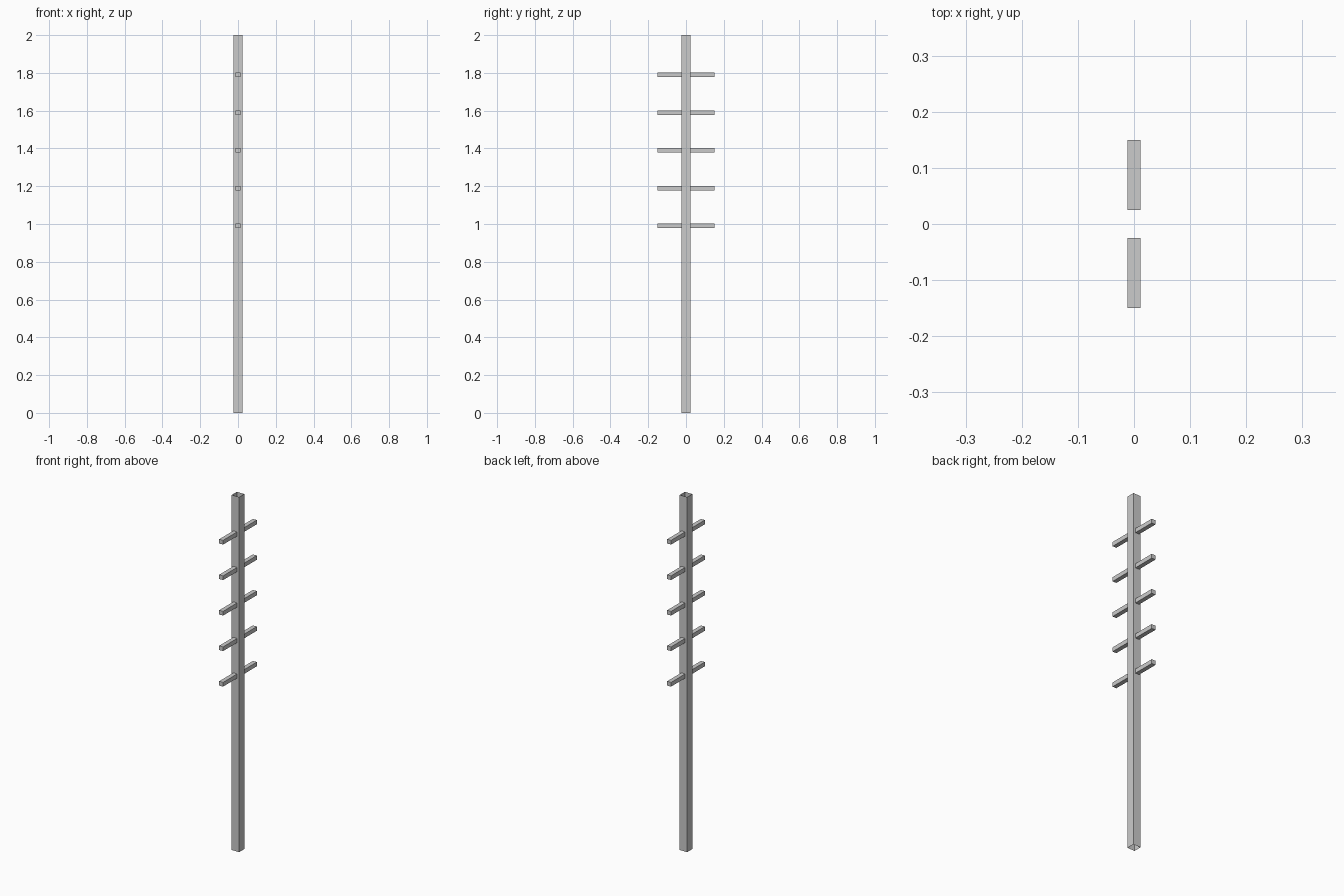
import bpy, bmesh
from mathutils import Vector

if "Cube" in bpy.data.objects:
    bpy.data.objects.remove(bpy.data.objects["Cube"])


def box(name, size, center, open_dirs=()):
    """Box with the faces pointing along open_dirs removed."""
    bm = bmesh.new()
    bmesh.ops.create_cube(bm, size=1)
    bm.normal_update()
    gone = [f for f in bm.faces if any(f.normal.dot(Vector(d)) > 0.9 for d in open_dirs)]
    bmesh.ops.delete(bm, geom=gone, context='FACES')
    for v in bm.verts:
        v.co = Vector(a * b + c for a, b, c in zip(v.co, size, center))
    me = bpy.data.meshes.new(name)
    bm.to_mesh(me)
    bm.free()
    ob = bpy.data.objects.new(name, me)
    bpy.context.collection.objects.link(ob)
    return ob


# open-ended square post
box("post", (0.046, 0.046, 2), (0, 0, 1), [(0, 0, 1), (0, 0, -1)])

# pairs of pegs on the front and back faces
for i in range(5):
    for s, side in ((-1, "front"), (1, "back")):
        box(f"{side}_peg_{i + 1}", (0.024, 0.125, 0.024),
            (0, s * 0.0875, 0.99 + 0.2 * i))
